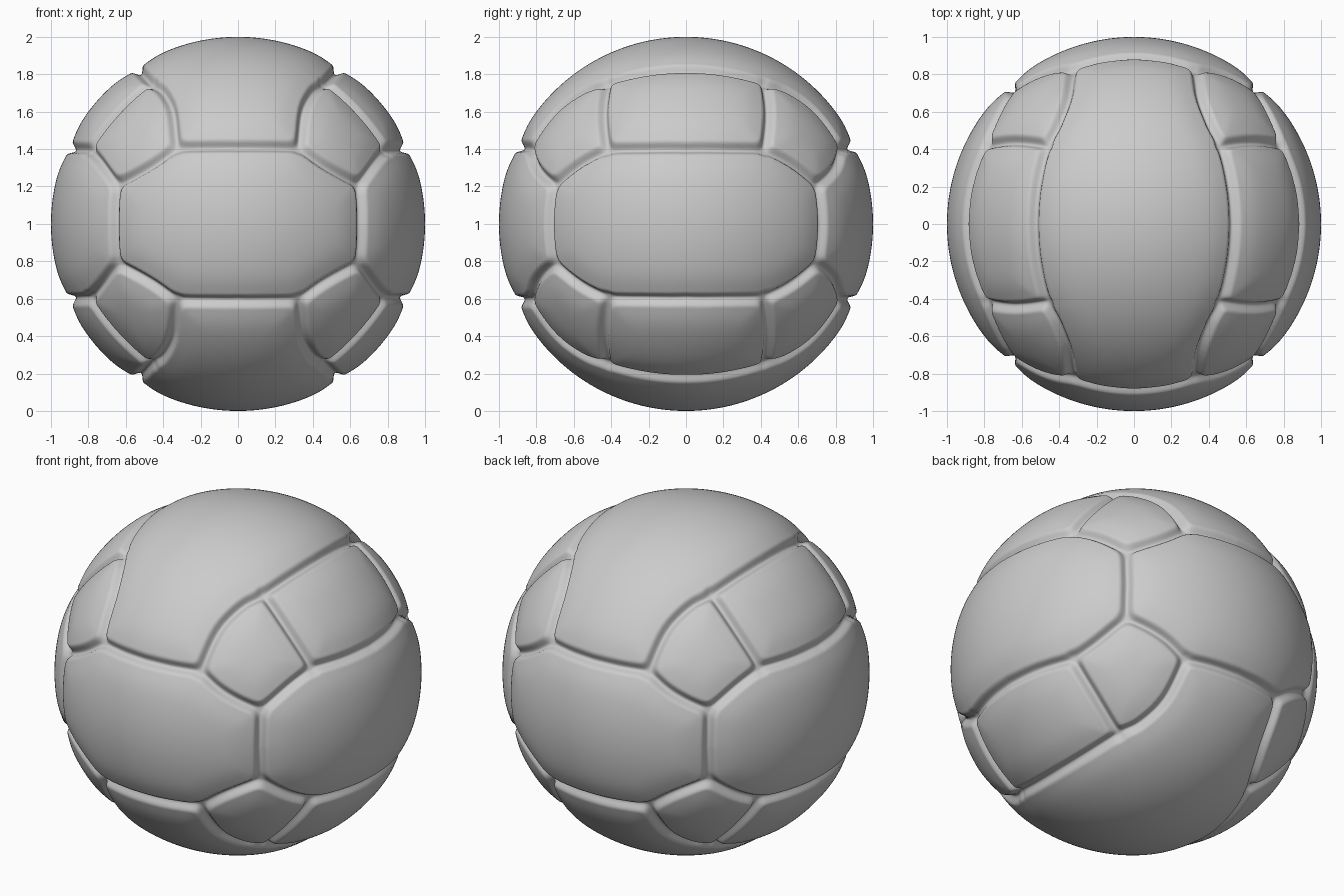
import bpy, bmesh, math
from mathutils import Vector

if "Cube" in bpy.data.objects:
    bpy.data.objects.remove(bpy.data.objects["Cube"])

N = 72            # grid cells per cube-face quarter
NARROW, WIDE = 0.036, 0.014   # seam depth and gentle panel puffing

# Seam lines in one octant (x = side, y = front/back, z = up/down)
P1, P2 = (.335, .845, .415), (.66, .72, .215)
P3, P4 = (.807, .43, .405), (.475, .43, .768)
SEAMS = [
    [(0, .91, .42), (.17, .894, .42), P1],                              # cap / front
    [P1, (.36, .70, .617), (.415, .55, .725), P4, (.53, .2, .824), (.545, 0, .838)],  # cap edge
    [P1, (.45, .83, .335), (.55, .79, .275), P2],                       # front / corner
    [P2, (.75, .57, .335), P3],                                         # corner / side
    [P3, (.885, .22, .41), (.912, 0, .41)],                             # side / upper side
    [P3, (.66, .45, .60), P4],                                          # upper side / corner
    [P2, (.67, .74, 0)],                                                # front / side
]


def smooth_path(pts, steps=5):
    """Catmull-Rom samples projected on the unit sphere."""
    p = [Vector(c).normalized() for c in pts]
    p = [2 * p[0] - p[1]] + p + [2 * p[-1] - p[-2]]
    out = []
    for a, b, c, d in zip(p, p[1:], p[2:], p[3:]):
        for i in range(steps):
            t = i / steps
            v = 2*b + (c - a)*t + (2*a - 5*b + 4*c - d)*t*t + (3*b - a - 3*c + d)*t**3
            out.append(v.normalized())
    return out + [p[-2]]


def path_distance(v, path):
    best = 9
    for a, b in zip(path, path[1:]):
        ab = b - a
        t = max(0, min(1, (v - a).dot(ab) / ab.length_squared))
        best = min(best, (v - a - ab * t).length_squared)
    return math.sqrt(best)


paths = [smooth_path(s) for s in SEAMS]


def radius(v):
    ds = [path_distance(v, p) for p in paths]
    k = 0.010     # soft minimum rounds the panel corners
    m = min(ds)
    d = max(0, m - k * math.log(sum(math.exp((m - q) / k) for q in ds)))
    t = min(1, d / 0.042)
    groove = 1 - t * t * (3 - 2 * t)
    return 1 - NARROW * groove - WIDE * math.exp(-(d / 0.10) ** 2)


# One octant of a cube-sphere with the seams pressed in
bm = bmesh.new()
for axis in range(3):
    grid = []
    for i in range(N + 1):
        row = []
        for j in range(N + 1):
            c = [0, 0, 0]
            c[axis] = 1
            c[(axis + 1) % 3] = math.tan(math.pi / 4 * i / N)
            c[(axis + 2) % 3] = math.tan(math.pi / 4 * j / N)
            v = Vector(c).normalized()
            row.append(bm.verts.new(v * radius(v)))
        grid.append(row)
    for i in range(N):
        for j in range(N):
            bm.faces.new((grid[i][j], grid[i+1][j], grid[i+1][j+1], grid[i][j+1]))
bmesh.ops.remove_doubles(bm, verts=bm.verts, dist=1e-5)
for f in bm.faces:
    f.smooth = True
mesh = bpy.data.meshes.new("panelled_ball")
bm.to_mesh(mesh)
bm.free()

# Mirror to the full ball
ball = bpy.data.objects.new("panelled_ball", mesh)
bpy.context.collection.objects.link(ball)
ball.location = (0, 0, 1)
mirror = ball.modifiers.new("octants", 'MIRROR')
mirror.use_axis = (True, True, True)
mirror.use_clip = True
mirror.merge_threshold = 0.0005
